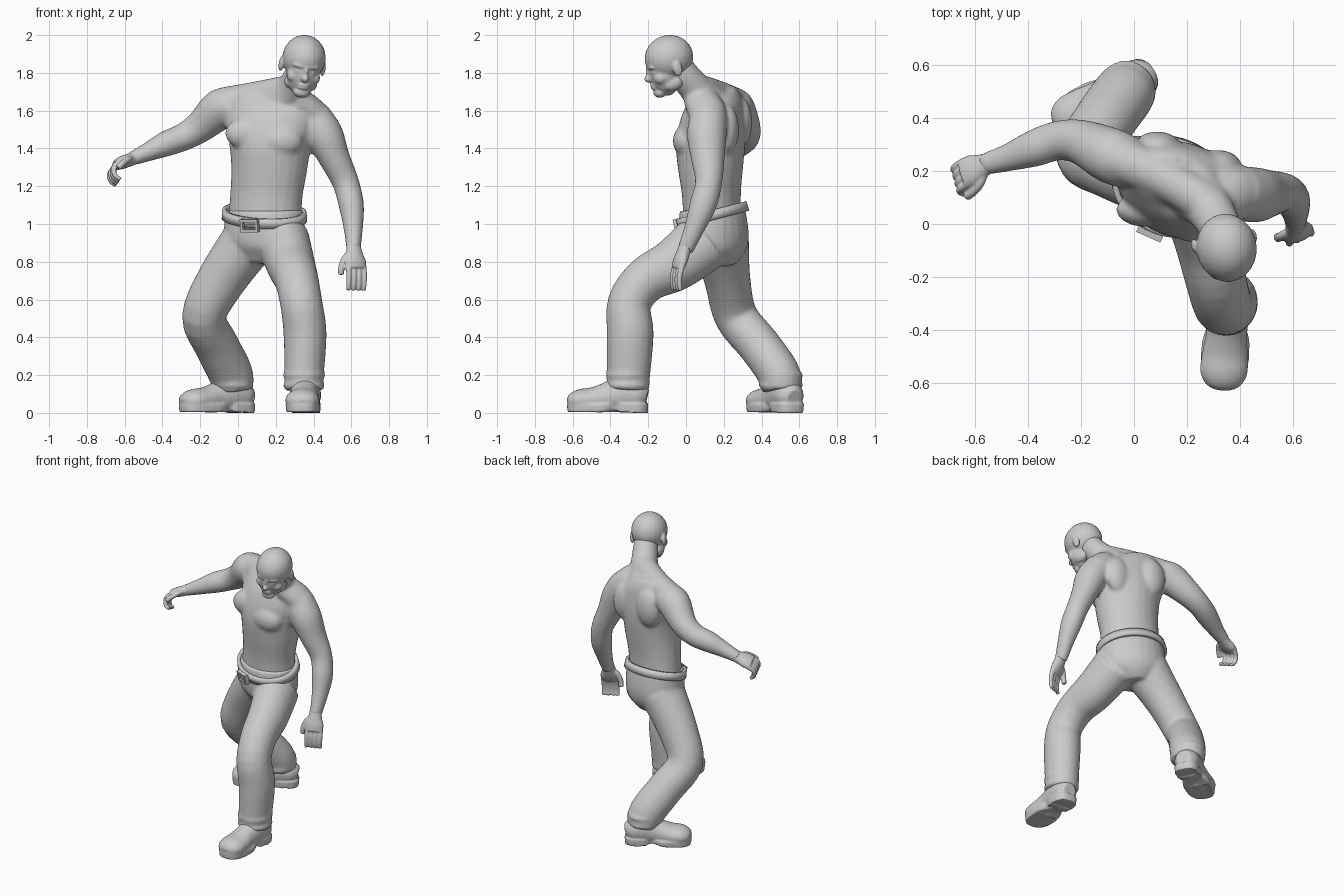
import bpy, bmesh
from math import sin, cos, pi, radians, copysign
from mathutils import Vector, Matrix

cube = bpy.data.objects.get("Cube")
if cube:
    bpy.data.objects.remove(cube, do_unlink=True)


def spline(p0, p1, p2, p3, t):
    return [0.5 * (2 * b + (c - a) * t + (2 * a - 5 * b + 4 * c - d) * t * t
                   + (3 * b - a - 3 * c + d) * t ** 3)
            for a, b, c, d in zip(p0, p1, p2, p3)]


def loft(bm, stations, side=(1, 0, 0), steps=4, sides=24, power=1.0, caps=True):
    """Skin elliptical rings (x, y, z, half width, half depth) along a smooth path."""
    ext = [stations[0], *stations, stations[-1]]
    path = [spline(*ext[i:i + 4], k / steps)
            for i in range(len(stations) - 1) for k in range(steps)]
    path.append(list(stations[-1]))
    centres = [Vector(p[:3]) for p in path]
    rings = []
    for i, p in enumerate(path):
        t = (centres[min(i + 1, len(path) - 1)] - centres[max(i - 1, 0)]).normalized()
        u = Vector(side)
        u = (u - t * u.dot(t)).normalized()
        v = t.cross(u)
        ring = []
        for k in range(sides):
            c, s = cos(2 * pi * k / sides), sin(2 * pi * k / sides)
            c, s = copysign(abs(c) ** power, c), copysign(abs(s) ** power, s)
            ring.append(bm.verts.new(centres[i] + u * c * p[3] + v * s * p[4]))
        rings.append(ring)
    for r0, r1 in zip(rings, rings[1:]):
        for k in range(sides):
            n = (k + 1) % sides
            bm.faces.new((r0[k], r0[n], r1[n], r1[k]))
    if caps:
        bm.faces.new(rings[0])
        bm.faces.new(rings[-1])


def ball(bm, centre, radii, frame=None):
    m = Matrix.Translation(centre) @ Matrix.Diagonal((*radii, 1))
    if frame is not None:
        m = frame @ m
    bmesh.ops.create_uvsphere(bm, u_segments=24, v_segments=16, radius=1, matrix=m)


def finish(name, bm, voxel=0, smooth=0):
    """Turn the bmesh into an object, optionally fusing its parts into one skin."""
    bmesh.ops.recalc_face_normals(bm, faces=bm.faces)
    mesh = bpy.data.meshes.new(name)
    bm.to_mesh(mesh)
    bm.free()
    mesh.polygons.foreach_set("use_smooth", [True] * len(mesh.polygons))
    ob = bpy.data.objects.new(name, mesh)
    bpy.context.collection.objects.link(ob)
    if voxel:
        mod = ob.modifiers.new("Fuse", 'REMESH')
        mod.mode = 'VOXEL'
        mod.voxel_size = voxel
        mod.use_smooth_shade = True
    if smooth:
        mod = ob.modifiers.new("Relax", 'SMOOTH')
        mod.factor = 0.5
        mod.iterations = smooth
    return ob


# Torso, neck and arms
turn = radians(-17)
front = Vector((sin(turn), -cos(turn), 0))
across = Vector((cos(turn), sin(turn), 0))
bm = bmesh.new()
loft(bm, [(.14, .14, .98, .2, .15), (.15, .135, 1.15, .195, .152),
          (.165, .13, 1.3, .205, .17), (.17, .13, 1.42, .22, .18),
          (.175, .145, 1.54, .25, .165), (.17, .165, 1.64, .23, .13),
          (.18, .16, 1.7, .15, .09)], side=(.94, -.29, -.16))
for s in (-1, 1):
    tilt = Vector((0, 0, -.02 * s))
    ball(bm, Vector((.17, .13, 1.46)) + across * .1 * s + front * .11 + tilt, (.11, .065, .085))
    ball(bm, Vector((.17, .15, 1.52)) + across * .12 * s - front * .11 + tilt, (.09, .06, .13))
loft(bm, [(.2, .15, 1.6, .13, .12), (.28, .065, 1.7, .092, .09),
          (.325, -.01, 1.79, .08, .08), (.34, -.05, 1.86, .07, .07)])
# Shoulder slopes
loft(bm, [(.27, .08, 1.71, .08, .08), (.1, .18, 1.675, .08, .08),
          (-.07, .25, 1.635, .09, .09)], side=(0, 1, 0))
loft(bm, [(.3, .07, 1.67, .09, .07), (.38, .11, 1.6, .1, .08),
          (.42, .12, 1.54, .09, .09)], side=(0, 1, 0))
loft(bm, [(-.02, .23, 1.62, .1, .09), (-.09, .26, 1.61, .105, .108),
          (-.2, .31, 1.515, .085, .085), (-.29, .315, 1.46, .075, .073),
          (-.38, .285, 1.425, .07, .068), (-.48, .25, 1.38, .052, .05),
          (-.57, .225, 1.342, .042, .036)], side=(0, 1, 0))
loft(bm, [(.39, .12, 1.57, .1, .1), (.455, .11, 1.47, .103, .105),
          (.51, .115, 1.35, .083, .09), (.57, .12, 1.22, .071, .072),
          (.6, .09, 1.1, .067, .072), (.61, .045, .98, .052, .055),
          (.612, -.005, .86, .037, .043)])
finish("body", bm, .011, 8)

# Head: skull, face and features, nodding forward
bm = bmesh.new()
head = (Matrix.Translation((.35, -.09, 1.88)) @ Matrix.Rotation(radians(10), 4, 'Z')
        @ Matrix.Rotation(radians(7), 4, 'Y') @ Matrix.Rotation(radians(15), 4, 'X'))
ball(bm, (0, 0, 0), (.114, .13, .12), head)
ball(bm, (0, -.045, -.07), (.088, .082, .125), head)
ball(bm, (0, -.09, -.165), (.045, .036, .03), head)
ball(bm, (0, -.128, -.08), (.02, .028, .022), head)
ball(bm, (0, -.118, -.05), (.014, .022, .042), head)
ball(bm, (0, -.104, -.018), (.072, .026, .018), head)
for z in (-.118, -.134):
    ball(bm, (0, -.115, z), (.032, .018, .009), head)
for s in (-1, 1):
    ball(bm, (s * .113, .015, -.05), (.013, .026, .042), head)
    ball(bm, (s * .038, -.104, -.048), (.02, .014, .012), head)
    ball(bm, (s * .055, -.075, -.085), (.034, .036, .035), head)
    ball(bm, (s * .056, -.02, -.13), (.032, .055, .038), head)
finish("head", bm, .006, 4)


# Hands
def hand(name, wrist, aim, curl, bend, thumb):
    bm = bmesh.new()
    w, d = Vector(wrist), Vector(aim).normalized()
    c = Vector(curl)
    c = (c - d * c.dot(d)).normalized()
    a = d.cross(c)
    loft(bm, [(*(w - d * .03), .036, .034), (*(w + d * .03), .045, .034),
              (*(w + d * .08), .06, .032), (*(w + d * .12), .054, .024)], side=a)
    for i in range(4):
        p = w + d * .1 + a * (i - 1.5) * .03
        pts = [(*p, .015, .016)]
        for j, length in enumerate((.055, .045, .035)):
            p = p + (d * cos(bend * (j + .5)) + c * sin(bend * (j + .5))) * length
            pts.append((*p, .014 - .001 * j, .015 - .002 * j))
        loft(bm, pts, side=a, sides=12)
    p, pts = w + d * .03 + a * thumb * .025, []
    for step in ((0, 0, 0), (.035, .035, .01), (.045, .015, .015), (.03, 0, .015)):
        p = p + d * step[0] + a * thumb * step[1] + c * step[2]
        pts.append((*p, .017, .017))
    loft(bm, pts, side=c, sides=12)
    finish(name, bm, .0055, 3)


hand("left_hand", (.612, -.005, .875), (.12, -.33, -.93), (-.4, .85, -.3), .22, -1)
hand("right_hand", (-.545, .232, 1.35), (-.85, -.35, -.3), (.2, -.3, -.93), .85, 1)

# Trousers: seat, both legs and bunched cuffs
hip_turn = radians(-24)
hip_side = (cos(hip_turn), sin(hip_turn), 0)
bm = bmesh.new()
loft(bm, [(.14, .14, 1.075, .212, .165), (.14, .145, .96, .222, .178),
          (.13, .155, .87, .205, .165), (.12, .155, .79, .1, .11)], side=hip_side)
loft(bm, [(.24, .1, .91, .14, .16), (.28, -.06, .785, .128, .142),
          (.31, -.21, .705, .116, .122), (.335, -.3, .58, .112, .116),
          (.355, -.295, .42, .114, .124), (.35, -.305, .2, .104, .115),
          (.35, -.308, .12, .1, .11)])
loft(bm, [(.05, .185, .9, .145, .15), (-.09, .22, .7, .13, .122),
          (-.18, .265, .51, .117, .115), (-.115, .385, .36, .118, .113),
          (-.04, .49, .21, .118, .113), (-.025, .51, .12, .105, .105)])
for x, y in ((.35, -.308), (-.03, .502)):
    for z, r in ((.2, .113), (.145, .112)):
        ball(bm, (x, y, z), (r, r + .006, .032))
finish("trousers", bm, .011, 7)

# Belt and buckle
bm = bmesh.new()
low, up = Vector((.14, .146, 1.022)), Vector((0, -.013, .05))
loft(bm, [(*low, .222, .178), (*(low + up), .218, .174)], side=hip_side,
     steps=1, sides=48, caps=False)
belt = finish("belt", bm)
band = belt.modifiers.new("Thickness", 'SOLIDIFY')
band.thickness = .022
band.offset = 0

bm = bmesh.new()
place = (Matrix.Translation((.062, -.032, .992)) @ Matrix.Rotation(hip_turn, 4, 'Z')
         @ Matrix.Rotation(radians(12), 4, 'X'))
for x, z, w, h in ((0, .027, .1, .014), (0, -.027, .1, .014),
                   (-.043, 0, .014, .06), (.043, 0, .014, .06), (.015, 0, .06, .012)):
    bmesh.ops.create_cube(bm, size=1, matrix=place @ Matrix.Translation((x, 0, z))
                          @ Matrix.Diagonal((w, .026, h, 1)))
buckle = finish("belt_buckle", bm)
for poly in buckle.data.polygons:
    poly.use_smooth = False


# Shoes: rounded upper, flat sole and heel
def shoe(name, x, y, angle):
    bm = bmesh.new()
    loft(bm, [(0, .205, .075, .045, .05), (0, .165, .085, .076, .075),
              (0, .09, .1, .082, .1), (0, 0, .08, .078, .085),
              (0, -.08, .07, .087, .066), (0, -.15, .065, .089, .06),
              (0, -.195, .055, .066, .044), (0, -.213, .05, .03, .02)])
    loft(bm, [(0, -.08, .004, .088, .135), (0, -.08, .045, .092, .138)],
         steps=1, power=.75)
    loft(bm, [(0, .12, 0, .076, .092), (0, .12, .05, .08, .094)], steps=1, power=.7)
    loft(bm, [(0, .1, .032, .06, .1), (0, -.05, .032, .07, .1)], steps=2, power=.5)
    for v in bm.verts:
        v.co.z = max(v.co.z, 0)
        if v.co.z < .02 and -.02 < v.co.y < .05:
            v.co.z = .02
    bm.transform(Matrix.Translation((x, y, 0)) @ Matrix.Rotation(radians(angle), 4, 'Z'))
    finish(name, bm, .007, 3)


shoe("left_shoe", .35, -.413, -4)
shoe("right_shoe", -.11, .473, -60)
